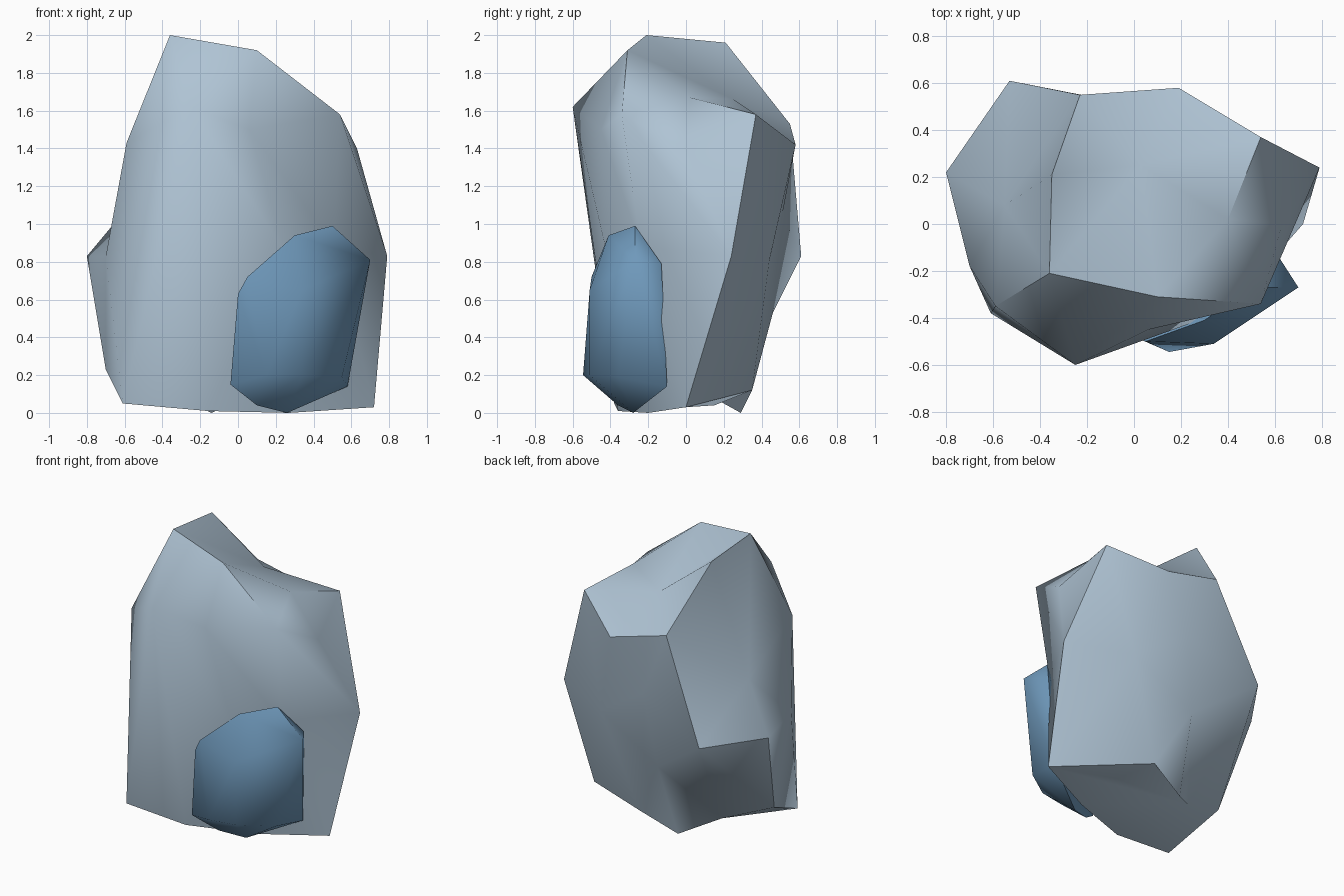
import bpy, bmesh, math
from mathutils import Vector

cube = bpy.data.objects.get("Cube")
if cube:
    bpy.data.objects.remove(cube, do_unlink=True)


def make_material(name, rgb):
    mat = bpy.data.materials.new(name)
    mat.use_nodes = True
    mat.diffuse_color = (*rgb, 1)
    bsdf = mat.node_tree.nodes["Principled BSDF"]
    bsdf.inputs["Base Color"].default_value = (*rgb, 1)
    bsdf.inputs["Roughness"].default_value = 0.9
    return mat


def make_rock(name, corners, dents, centre, mat, angle):
    """Skin the corners as a hull; dents are pushed out for skinning, then drawn back."""
    bm = bmesh.new()
    centre = Vector(centre)
    for co in corners:
        bm.verts.new(co)
    rest = {}
    for co, push in dents:
        v = bm.verts.new(centre + (Vector(co) - centre) * push)
        rest[v] = Vector(co)
    hull = bmesh.ops.convex_hull(bm, input=bm.verts[:])
    unused = {g for g in hull["geom_interior"] if isinstance(g, bmesh.types.BMVert)}
    for v, co in rest.items():
        if v not in unused:
            v.co = co
    bmesh.ops.delete(bm, geom=list(unused), context="VERTS")
    bmesh.ops.recalc_face_normals(bm, faces=bm.faces[:])
    mesh = bpy.data.meshes.new(name)
    bm.to_mesh(mesh)
    bm.free()
    mesh.materials.append(mat)
    obj = bpy.data.objects.new(name, mesh)
    bpy.context.collection.objects.link(obj)
    bpy.ops.object.select_all(action="DESELECT")
    obj.select_set(True)
    bpy.context.view_layer.objects.active = obj
    bpy.ops.object.shade_smooth_by_angle(angle=math.radians(angle))
    return obj


grey = make_material("pale grey stone", (0.43, 0.55, 0.66))
blue = make_material("blue stone", (0.16, 0.32, 0.50))

# Tall boulder: crown, shoulders, waist, foot
boulder_corners = [
    (-.36, -.21, 2), (-.35, .21, 1.96), (.10, -.31, 1.92),
    (.54, -.34, 1.58), (.54, .37, 1.58), (.19, .58, 1.42),
    (-.23, .55, 1.53), (-.25, -.60, 1.62), (-.59, -.35, 1.43),
    (.79, .24, .83), (-.53, .61, .83), (-.80, .22, .83),
    (.72, 0, .03), (-.61, -.38, .05), (-.70, .01, .23),
    (-.14, .29, 0), (-.16, -.36, .01), (.14, .44, .25),
    (.27, -.20, 0), (.25, -.42, .85),
]
# Hollows: crown valley, right flank, back, left flank, underside, front
boulder_dents = [
    ((.40, .02, 1.67), 1.12), ((.03, .25, 1.66), 1.32),
    ((.63, 0, 1.40), 1.04), ((.51, -.24, .88), 1.2),
    ((.36, .44, .80), 1.25), ((-.02, .51, 1.05), 1.25),
    ((-.10, .46, .53), 1.28), ((-.55, .08, 1.13), 1.5),
    ((-.70, -.18, .83), 1.06), ((.27, .15, .04), 1.04),
    ((-.36, .11, .10), 1.25), ((.12, .35, .12), 1.1),
    ((.06, -.45, 1.50), 1.2),
]
make_rock("tall_boulder", boulder_corners, boulder_dents, (0, 0, .9), grey, 46)

# Small stone leaning on the boulder's front
stone_corners = [
    (.50, -.27, .99), (.70, -.27, .81), (.61, -.13, .79), (.30, -.41, .94),
    (.05, -.50, .72), (0, -.48, .63), (.15, -.545, .20), (-.04, -.46, .15),
    (.34, -.51, .65), (.34, -.51, .20), (.55, -.36, .19), (.58, -.10, .14),
    (.26, -.28, 0), (.10, -.36, .04), (.15, -.20, .50),
]
make_rock("small_stone", stone_corners, [], (.3, -.3, .5), blue, 62)
